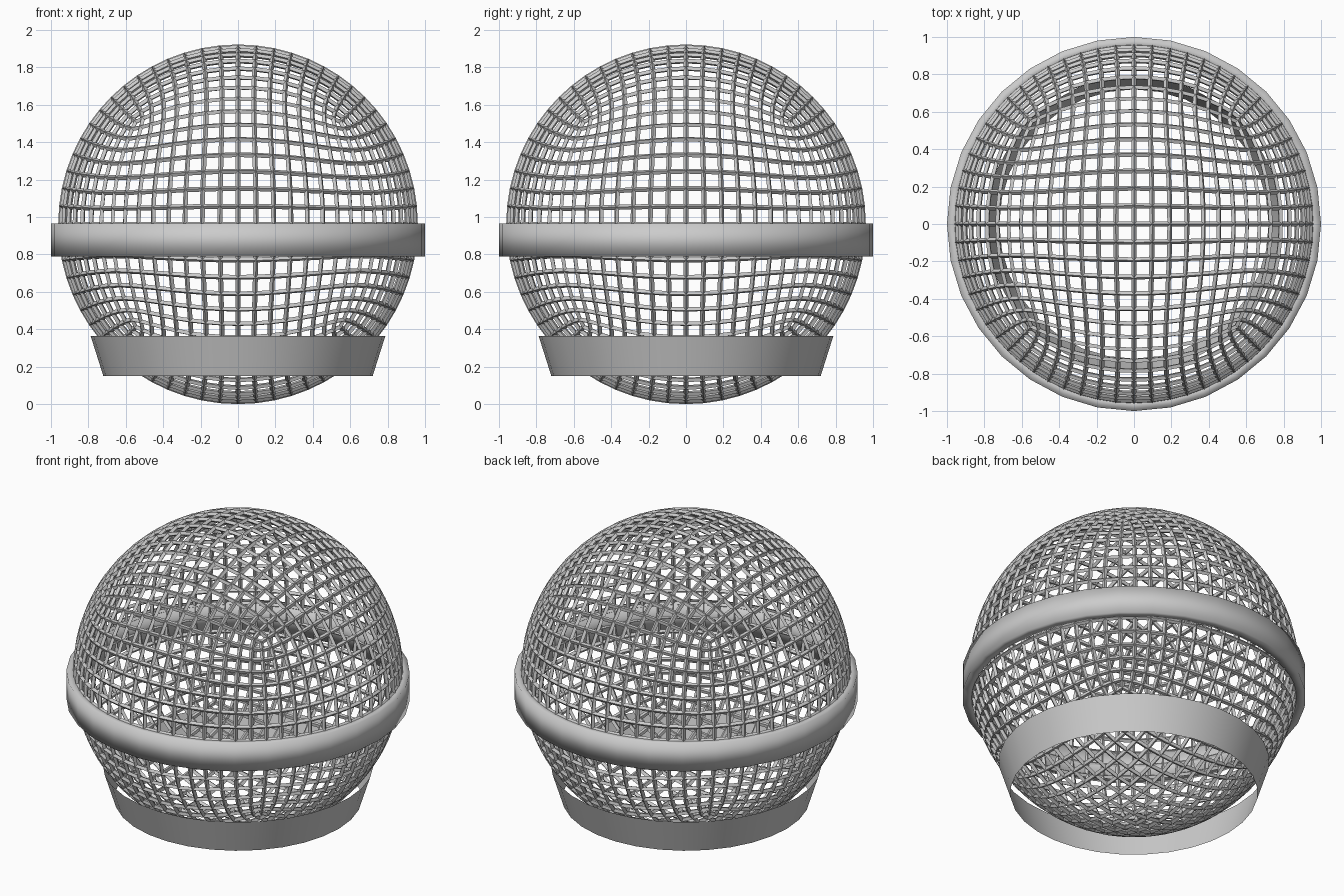
import bpy, bmesh, math

if "Cube" in bpy.data.objects:
    bpy.data.objects.remove(bpy.data.objects["Cube"])

R = 0.948          # wire centre-line radius of the ball
WIRE = 0.027       # wire thickness
CZ = R + WIRE / 2  # ball centre height

metal = bpy.data.materials.new("light grey metal")
metal.diffuse_color = (0.6, 0.6, 0.6, 1)
metal.use_nodes = True
metal.node_tree.nodes["Principled BSDF"].inputs["Base Color"].default_value = metal.diffuse_color


def add_object(name, bm, z=0.0, smooth=False):
    mesh = bpy.data.meshes.new(name)
    bm.to_mesh(mesh)
    bm.free()
    mesh.materials.append(metal)
    for p in mesh.polygons:
        p.use_smooth = smooth
    obj = bpy.data.objects.new(name, mesh)
    obj.location.z = z
    bpy.context.collection.objects.link(obj)
    return obj


def revolve(name, profile, closed, sides=32):
    """Spin a list of (radius, z) points around the z axis."""
    bm = bmesh.new()
    rings = []
    for i in range(sides):
        a = 2 * math.pi * i / sides
        rings.append([bm.verts.new((r * math.cos(a), r * math.sin(a), z))
                      for r, z in profile])
    n = len(profile)
    for i in range(sides):
        p, q = rings[i], rings[(i + 1) % sides]
        for j in range(n if closed else n - 1):
            k = (j + 1) % n
            bm.faces.new((p[j], q[j], q[k], p[k]))
    return add_object(name, bm, smooth=True)


# Wire mesh ball: subdivided cube rounded to a sphere, edges turned to wires
bm = bmesh.new()
bmesh.ops.create_cube(bm, size=2)
ball = add_object("mesh_ball", bm, CZ)
sub = ball.modifiers.new("subdivide", 'SUBSURF')
sub.levels = sub.render_levels = 4
cast = ball.modifiers.new("round", 'CAST')
cast.cast_type = 'SPHERE'
cast.factor = 1
cast.use_radius_as_size = False
cast.size = R
wire = ball.modifiers.new("wires", 'WIREFRAME')
wire.thickness = WIRE
wire.use_even_offset = True

# Band around the middle, softly shaded over its edges
revolve("middle_band",
        [(0.94, 0.79), (1.0, 0.79), (1.0, 0.965), (0.94, 0.965)], True)

# Open tapered collar at the bottom
revolve("base_collar", [(0.72, 0.15), (0.788, 0.365)], False)
